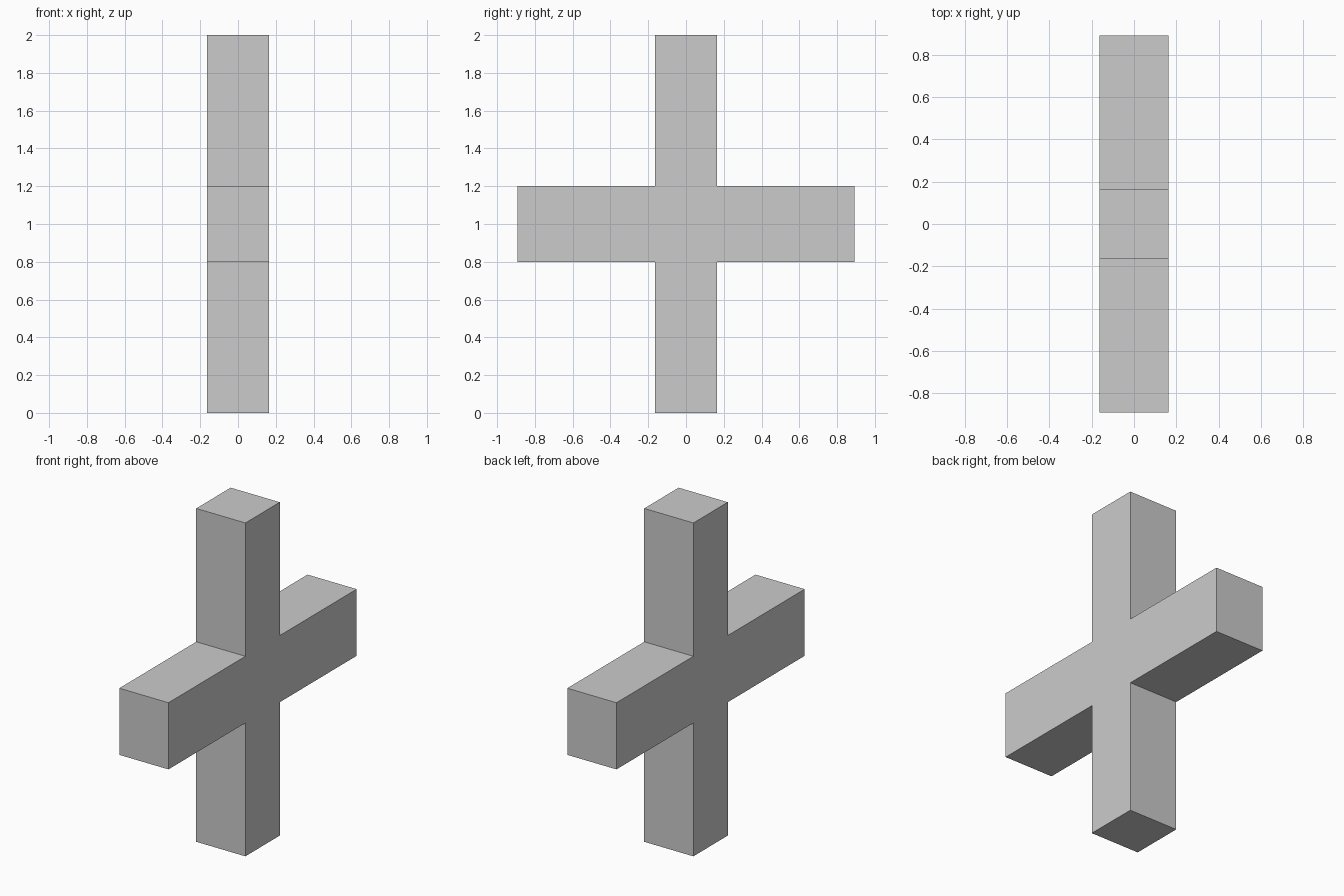
import bpy, bmesh

if "Cube" in bpy.data.objects:
    bpy.data.objects.remove(bpy.data.objects["Cube"])

HALF = 0.163            # half thickness of the post and the bar depth
ARM = 0.892             # half length of the crossbar
Z_LOW, Z_HIGH, TOP = 0.80, 1.20, 2.0

# Right half of the cross outline (y, z), mirrored for the left half
right = [(HALF, 0), (HALF, Z_LOW), (ARM, Z_LOW),
         (ARM, Z_HIGH), (HALF, Z_HIGH), (HALF, TOP)]
outline = right + [(-y, z) for y, z in reversed(right)]

# Cross: one flat outline extruded along x
bm = bmesh.new()
face = bm.faces.new([bm.verts.new((-HALF, y, z)) for y, z in outline])
result = bmesh.ops.extrude_face_region(bm, geom=[face], use_keep_orig=True)
moved = [v for v in result["geom"] if isinstance(v, bmesh.types.BMVert)]
bmesh.ops.translate(bm, verts=moved, vec=(2 * HALF, 0, 0))
bmesh.ops.recalc_face_normals(bm, faces=bm.faces)

mesh = bpy.data.meshes.new("cross")
bm.to_mesh(mesh)
bm.free()
bpy.context.collection.objects.link(bpy.data.objects.new("cross", mesh))
